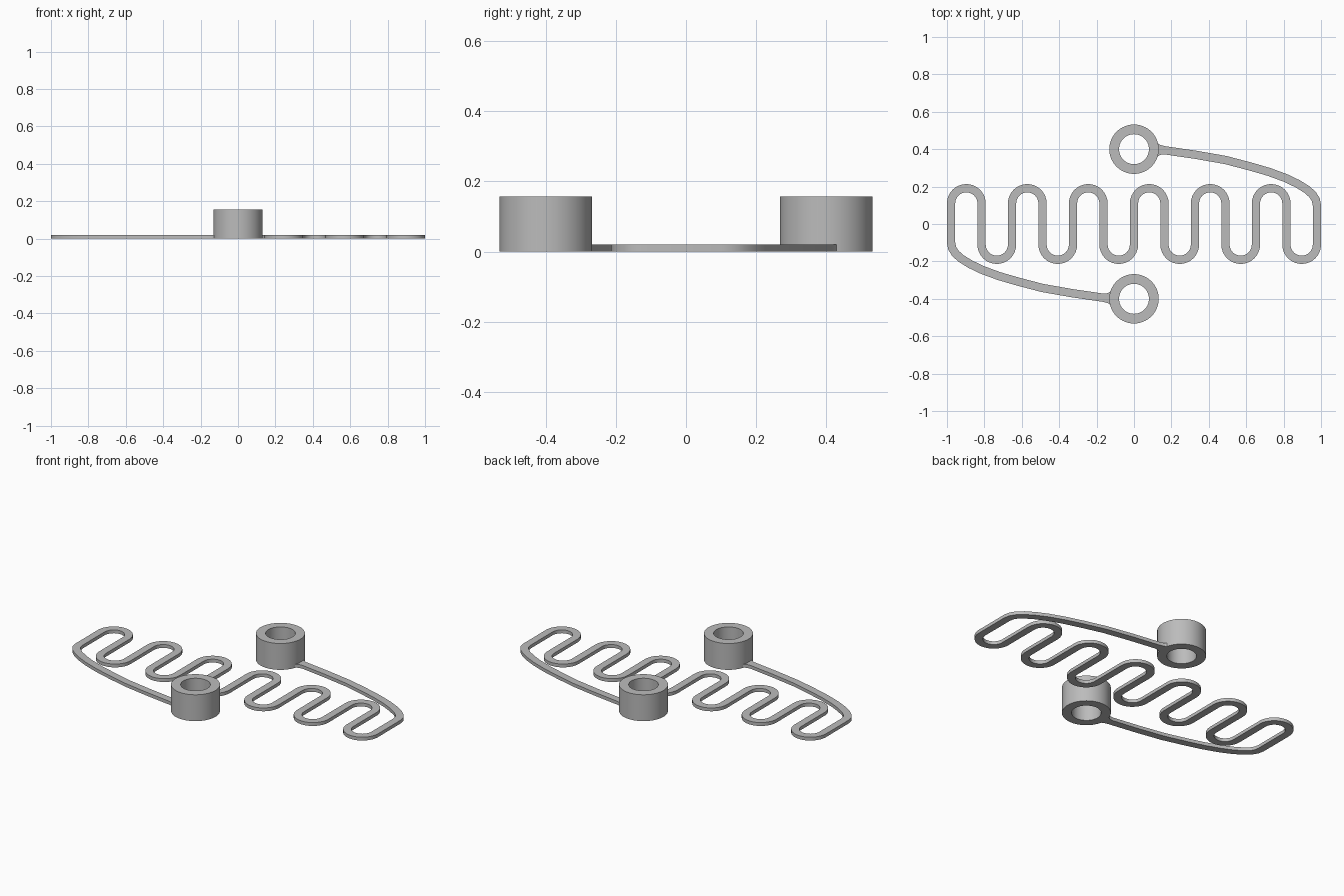
import bpy, bmesh, math
from mathutils import Vector

if "Cube" in bpy.data.objects:
    bpy.data.objects.remove(bpy.data.objects["Cube"])

PITCH, STRANDS, ARC_Y = 0.163, 13, 0.11   # serpentine layout
HALF_W, THICK = 0.022, 0.02               # strip section
RING_Y, R_OUT, R_IN, RING_H = 0.4, 0.132, 0.08, 0.157

grey = bpy.data.materials.new("metal grey")
grey.diffuse_color = (0.5, 0.5, 0.5, 1)
grey.use_nodes = True
grey.node_tree.nodes["Principled BSDF"].inputs["Base Color"].default_value = grey.diffuse_color


def finish(name, bm):
    bmesh.ops.recalc_face_normals(bm, faces=bm.faces)
    mesh = bpy.data.meshes.new(name)
    bm.to_mesh(mesh)
    bm.free()
    mesh.materials.append(grey)
    obj = bpy.data.objects.new(name, mesh)
    bpy.context.collection.objects.link(obj)
    bpy.context.view_layer.objects.active = obj
    obj.select_set(True)
    bpy.ops.object.shade_smooth_by_angle(angle=math.radians(25))
    obj.select_set(False)
    return obj


def ribbon(name, path):
    """Flat strip along (x, y, half width) points with mitred corners."""
    bm = bmesh.new()
    pts = [Vector(p[:2]) for p in path]
    rows = []
    for i, p in enumerate(pts):
        d0 = (p - pts[i - 1]).normalized() if i else None
        d1 = (pts[i + 1] - p).normalized() if i < len(pts) - 1 else None
        d0, d1 = d0 or d1, d1 or d0
        t = (d0 + d1).normalized()
        n = Vector((-t.y, t.x)) * path[i][2] / max(t.dot(d1), 0.5)
        rows.append([bm.verts.new((q.x, q.y, z)) for q, z in
                     ((p + n, 0), (p - n, 0), (p - n, THICK), (p + n, THICK))])
    for a, b in zip(rows, rows[1:]):
        for k in range(4):
            j = (k + 1) % 4
            bm.faces.new((a[k], a[j], b[j], b[k]))
    bm.faces.new(rows[0])
    bm.faces.new(rows[-1])
    return finish(name, bm)


def tube(name, cy, segs=64):
    """Upright hollow cylinder."""
    bm = bmesh.new()
    profile = ((R_OUT, 0), (R_OUT, RING_H), (R_IN, RING_H), (R_IN, 0))
    rows = []
    for s in range(segs):
        a = 2 * math.pi * s / segs
        rows.append([bm.verts.new((r * math.cos(a), cy + r * math.sin(a), z))
                     for r, z in profile])
    for s in range(segs):
        a, b = rows[s], rows[(s + 1) % segs]
        for k in range(4):
            j = (k + 1) % 4
            bm.faces.new((a[k], a[j], b[j], b[k]))
    return finish(name, bm)


# Lead from the ring to the last strand, flaring into a fillet at the ring
lead = [(0.104, 0.396, 0.054), (0.118, 0.396, 0.044), (0.128, 0.396, 0.034),
        (0.142, 0.396, 0.026), (0.165, 0.394, HALF_W), (0.33, 0.370, HALF_W),
        (0.49, 0.342, HALF_W), (0.62, 0.308, HALF_W), (0.72, 0.279, HALF_W),
        (0.81, 0.246, HALF_W), (0.875, 0.215, HALF_W), (0.925, 0.184, HALF_W),
        (0.955, 0.157, HALF_W), (0.972, 0.130, HALF_W), (0.978, 0.100, HALF_W)]

# Serpentine: half-circle bends alternate between back and front
path = [(-x, -y, w) for x, y, w in lead]
x0 = -PITCH * (STRANDS - 1) / 2
for i in range(STRANDS - 1):
    side = 1 if i % 2 == 0 else -1
    cx = x0 + PITCH * (i + 0.5)
    for s in range(17):
        a = math.pi * s / 16
        path.append((cx - PITCH / 2 * math.cos(a),
                     side * (ARC_Y + PITCH / 2 * math.sin(a)), HALF_W))
path += lead[::-1]

ribbon("serpentine_strip", path)
tube("front_ring", -RING_Y)
tube("back_ring", RING_Y)
